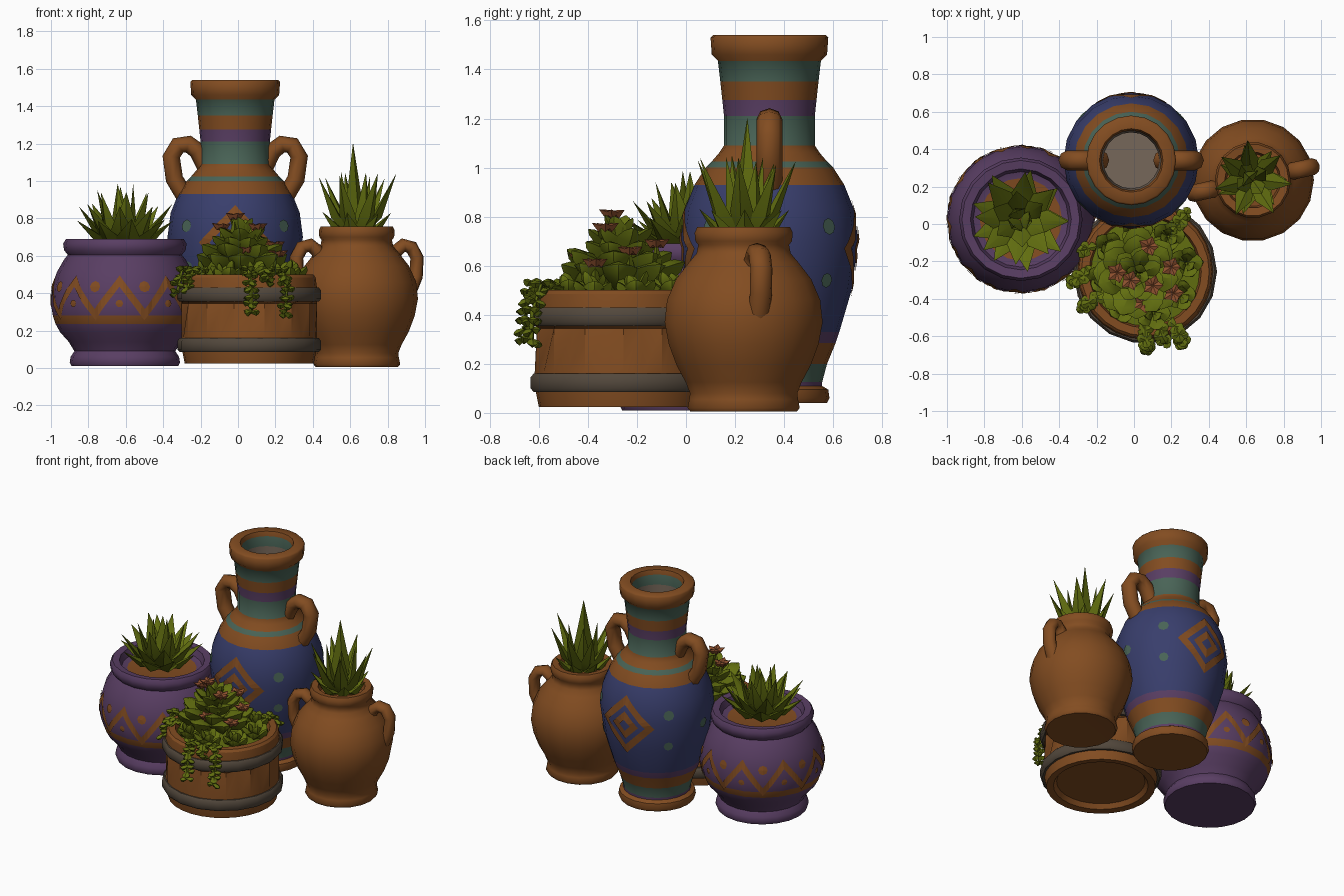
import bpy, bmesh, math, random
from mathutils import Vector

if "Cube" in bpy.data.objects:
    bpy.data.objects.remove(bpy.data.objects["Cube"])
random.seed(4)
PI, TAU = math.pi, 2 * math.pi

COLORS = {"terracotta": (.225, .073, .015), "leaf_green": (.12, .155, .005), "purple_glaze": (.10, .048, .125),
          "blue_glaze": (.04, .048, .15), "teal_glaze": (.066, .125, .093), "iron_grey": (.085, .064, .045),
          "dusty_inside": (.18, .135, .10), "flower_orange": (.26, .078, .027)}
MAT = {}
for key, c in COLORS.items():
    MAT[key] = bpy.data.materials.new(key)
    MAT[key].diffuse_color = (*c, 1)


def finish(name, bm, mats, angle=None):
    me = bpy.data.meshes.new(name)
    bm.to_mesh(me)
    bm.free()
    ob = bpy.data.objects.new(name, me)
    bpy.context.collection.objects.link(ob)
    for m in mats:
        me.materials.append(MAT[m])
    if angle:
        bpy.ops.object.select_all(action='DESELECT')
        ob.select_set(True)
        bpy.context.view_layer.objects.active = ob
        bpy.ops.object.shade_smooth_by_angle(angle=math.radians(angle))
    return ob


def lathe(name, center, profile, n, base, angle=50, closed=False, groove=None):
    """Revolve (r, z[, colour of the band above]) points."""
    bm = bmesh.new()
    mats = [base] + sorted({p[2] for p in profile if len(p) > 2} - {base})
    rings = []
    for r, z, *_ in profile:
        ring = []
        for j in range(n):
            rr = r * .89 if groove == z and j % 2 else r
            a = TAU * j / n
            ring.append(bm.verts.new((center[0] + rr * math.cos(a), center[1] + rr * math.sin(a), z)))
        rings.append(ring)
    count = len(rings) if closed else len(rings) - 1
    for i in range(count):
        lo, hi = rings[i], rings[(i + 1) % len(rings)]
        for j in range(n):
            k = (j + 1) % n
            f = bm.faces.new((lo[j], lo[k], hi[k], hi[j]))
            f.material_index = mats.index(profile[i][2]) if len(profile[i]) > 2 else 0
    bmesh.ops.remove_doubles(bm, verts=bm.verts, dist=.0001)
    return finish(name, bm, mats, angle)


def painter(center, profile, n):
    """Return a function that puts (angle, z) just outside a lathed wall."""
    def at(a, z):
        for p, q in zip(profile, profile[1:]):
            if p[1] <= z <= q[1] and q[1] > p[1]:
                r = p[0] + (q[0] - p[0]) * (z - p[1]) / (q[1] - p[1])
                break
        s = TAU / n
        r = r * math.cos(s / 2) / math.cos(a % s - s / 2) + .006
        return (center[0] + r * math.cos(a), center[1] + r * math.sin(a), z)
    return at


def ribbon(bm, at, pts, R, half, closed=True):
    """Mitred painted line through (angle, z) corners, R scales angle to length."""
    P = [Vector((a * R, z)) for a, z in pts]
    N, offs = len(P), []
    for i in range(N):
        d0 = (P[i] - P[i - 1]).normalized() if closed or i else (P[1] - P[0]).normalized()
        d1 = (P[(i + 1) % N] - P[i]).normalized() if closed or i < N - 1 else d0
        n0, n1 = Vector((-d0.y, d0.x)), Vector((-d1.y, d1.x))
        m = (n0 + n1).normalized()
        offs.append(m * half / max(.4, m.dot(n0)))
    for i in range(N if closed else N - 1):
        k = (i + 1) % N
        steps = max(1, int((P[k] - P[i]).length / .03))
        rows = []
        for s in range(steps + 1):
            c, o = P[i].lerp(P[k], s / steps), offs[i].lerp(offs[k], s / steps)
            rows.append([bm.verts.new(at(v.x / R, v.y)) for v in (c - o, c + o)])
        for u, v in zip(rows, rows[1:]):
            bm.faces.new((u[0], v[0], v[1], u[1]))


def dot(bm, at, a, z, r, R):
    mid = bm.verts.new(at(a, z))
    rim = [bm.verts.new(at(a + r * math.cos(TAU * i / 8) / R, z + r * math.sin(TAU * i / 8))) for i in range(8)]
    for i in range(8):
        bm.faces.new((mid, rim[i], rim[(i + 1) % 8]))


def handle(name, center, az, path, rad, wide):
    """Tube through (r, z) points in the vertical plane at azimuth az."""
    bm = bmesh.new()
    out, side, up = Vector((math.cos(az), math.sin(az), 0)), Vector((-math.sin(az), math.cos(az), 0)), Vector((0, 0, 1))
    pts = [Vector((*center, 0)) + out * r + up * z for r, z in path]
    rings = []
    for i, p in enumerate(pts):
        t = (pts[min(i + 1, len(pts) - 1)] - pts[max(i - 1, 0)]).normalized()
        nrm = side.cross(t)
        rings.append([bm.verts.new(p + nrm * rad * math.cos(TAU * k / 8) + side * wide * math.sin(TAU * k / 8)) for k in range(8)])
    for u, v in zip(rings, rings[1:]):
        for k in range(8):
            bm.faces.new((u[k], u[(k + 1) % 8], v[(k + 1) % 8], v[k]))
    bmesh.ops.recalc_face_normals(bm, faces=bm.faces)
    finish(name, bm, ["terracotta"], 60)


SPIKE = [(0, .6), (.35, 1), (1, .02)]
ROUND = [(0, .4), (.6, 1), (.88, .6), (1, .05)]


def leaf(bm, b, t, width, shape, thick=.25, bend=0.0):
    """Diamond-section leaf from base b to tip t."""
    b, t = Vector(b), Vector(t)
    d = t - b
    side = Vector((-d.y, d.x, 0))
    side = side.normalized() if side.length > 1e-4 else Vector((1, 0, 0))
    nrm = d.cross(side).normalized()
    rings = []
    for s, w in shape:
        c, h = b + d * s - nrm * bend * 4 * s * (1 - s), width * w / 2
        rings.append([bm.verts.new(c + v) for v in (side * h, nrm * h * thick, -side * h, -nrm * h * 2 * thick)])
    for u, v in zip(rings, rings[1:]):
        for k in range(4):
            bm.faces.new((u[k], u[(k + 1) % 4], v[(k + 1) % 4], v[k]))
    bm.faces.new(rings[0][::-1])
    bm.faces.new(rings[-1])


def rosette(bm, c, rings, shape, jitter=0.0, bend=0.0, thick=.25):
    """Rings of (count, base r, tip r, base z, tip z, width)."""
    for i, (n, r0, r1, z0, z1, w) in enumerate(rings):
        for k in range(n):
            a = TAU * (k + .5 * (i % 2)) / n + .3 * i + random.uniform(-1, 1) * jitter
            f = 1 + random.uniform(-1, 1) * jitter
            leaf(bm, (c[0] + r0 * math.cos(a), c[1] + r0 * math.sin(a), z0),
                 (c[0] + r1 * f * math.cos(a), c[1] + r1 * f * math.sin(a), z0 + (z1 - z0) * f), w, shape, thick, bend)


def foliage(name, bm, mat="leaf_green"):
    bmesh.ops.recalc_face_normals(bm, faces=bm.faces)
    finish(name, bm, [mat], 35)


T, P, B, G, D = "terracotta", "purple_glaze", "blue_glaze", "teal_glaze", "dusty_inside"

# Tall painted vase
VC = (-.015, .34)
vase = [(0, .04), (.235, .04), (.245, .06), (.24, .095), (.215, .11, P), (.215, .125, G), (.235, .20, T), (.27, .285, P),
        (.285, .33, B), (.335, .50, B), (.362, .70, B), (.345, .83, B), (.305, .93, T), (.26, 1.0, G), (.235, 1.025, T),
        (.205, 1.06, T), (.185, 1.09, G), (.185, 1.21, P), (.192, 1.275, T), (.2, 1.35, G), (.21, 1.435, T),
        (.235, 1.46), (.24, 1.53), (.23, 1.54), (.17, 1.54), (.16, 1.51, G), (.16, 1.44, D), (.15, 1.1, D), (.15, .95, D), (0, .95)]
lathe("tall_vase", VC, vase, 20, T)
for nm, az in (("left", PI), ("right", 0)):
    handle("tall_vase_handle_" + nm, VC, az,
           [(.16, 1.08), (.20, 1.16), (.25, 1.197), (.305, 1.19), (.342, 1.13), (.325, 1.01), (.27, .92)], .047, .053)
at = painter(VC, vase, 20)
bm = bmesh.new()
for a0 in (-PI / 2, PI / 2):
    for s, half in ((1, .022), (.4, .02)):
        ribbon(bm, at, [(a0 + .17 * s / .355, .67), (a0, .67 + .17 * s), (a0 - .17 * s / .355, .67), (a0, .67 - .17 * s)], .355, half)
finish("vase_diamonds", bm, [T])
bm = bmesh.new()
for a0 in (0, PI):
    dot(bm, at, a0, .65, .035, .355)
    for da in (-.75, .75):
        dot(bm, at, a0 + da, .76, .034, .35)
        dot(bm, at, a0 + da, .54, .03, .34)
finish("vase_dots", bm, [G])

# Purple pot with zigzag
PC = (-.605, .025)
pot = [(0, .01), (.285, .01), (.295, .03), (.29, .06), (.27, .09), (.30, .14), (.345, .19), (.37, .235, T), (.385, .28),
       (.395, .34), (.388, .43), (.365, .51), (.325, .58), (.305, .605), (.325, .63), (.33, .665), (.315, .69),
       (.27, .685), (.255, .64, P), (.22, .63, T), (0, .65)]
lathe("purple_pot", PC, pot, 20, P)
at = painter(PC, pot, 20)
bm = bmesh.new()
zig = [(TAU * i / 18 + .1, .465 if i % 2 else .285) for i in range(19)]
ribbon(bm, at, zig, .385, .018, closed=False)
for i in range(9):
    dot(bm, at, TAU * i / 9 + .1, .435, .03, .385)
    dot(bm, at, TAU * (i + .5) / 9 + .1, .345, .02, .385)
finish("pot_zigzag", bm, [T])
bm = bmesh.new()
rosette(bm, (-.61, .025), [(9, .04, .27, .66, .79, .14), (8, .04, .25, .66, .87, .13), (6, .03, .15, .67, .94, .12),
                           (3, .01, .05, .68, .98, .10)], SPIKE, .05, .02)
foliage("agave_plant", bm)

# Plain clay jug
JC = (.635, .235)
jug = [(0, .01), (.22, .005), (.232, .02), (.225, .055), (.222, .08), (.24, .125), (.278, .195), (.31, .28), (.327, .37),
       (.317, .46), (.28, .545), (.225, .615), (.195, .65), (.188, .685), (.2, .70), (.203, .735), (.192, .757), (.15, .752), (.14, .70), (0, .71)]
lathe("clay_jug", JC, jug, 18, T)
for nm, az in (("right", .22), ("left", .22 + PI)):
    handle("clay_jug_handle_" + nm, JC, az,
           [(.19, .56), (.215, .625), (.255, .657), (.30, .645), (.33, .59), (.325, .49), (.285, .395)], .037, .046)
bm = bmesh.new()
rosette(bm, (.63, .24), [(7, .04, .19, .72, .83, .09), (7, .03, .205, .72, 1.02, .095), (4, .02, .09, .73, 1.03, .09)],
        SPIKE, .06, .02, .35)
leaf(bm, (.625, .24, .73), (.615, .25, 1.2), .12, SPIKE, .4)
foliage("spiky_plant", bm)

# Wooden tub with iron hoops
TC = (.06, -.255)
tub = [(0, .06), (.28, .06), (.30, .03), (.345, .025), (.358, .09), (.362, .16), (.362, .345), (.362, .36), (.362, .43),
       (.355, .485), (.342, .50), (.30, .50), (.29, .46, "leaf_green"), (0, .48)]
lathe("wooden_tub", TC, tub, 28, T, 25, groove=.345)
for nm, z in (("lower", .085), ("upper", .355)):
    lathe("tub_hoop_" + nm, TC, [(.34, z), (.372, z), (.384, z + .015), (.384, z + .06), (.372, z + .075), (.34, z + .075)],
          18, "iron_grey", 40, closed=True)

# Succulents in the tub
bm = bmesh.new()
rosette(bm, (.02, -.27), [(8, .04, .25, .51, .61, .18), (7, .04, .22, .54, .66, .17), (7, .03, .15, .60, .70, .12),
                          (6, .02, .13, .64, .75, .10), (4, .01, .06, .68, .80, .08)], ROUND, .06, -.015, .35)
for k in range(8):
    a = TAU * k / 8 + .2
    rosette(bm, (TC[0] + .225 * math.cos(a), TC[1] + .225 * math.sin(a)),
            [(5, .01, .085, .47, .54, .09), (3, .01, .045, .49, .57, .065)], ROUND, .12, 0, .35)
flowers = [(-.02, -.30, .82), (-.09, -.26, .765), (.10, -.33, .765), (.08, -.12, .70), (.2, -.23, .67), (.05, -.42, .64), (.21, -.37, .62)]
for x, y, z in flowers:
    leaf(bm, (x * .8, y, z - .13), (x, y, z), .045, SPIKE, .5)
foliage("succulent_rosettes", bm)
bm = bmesh.new()
for x, y, z in flowers:
    rosette(bm, (x, y), [(5, .002, .055, z - .012, z + .008, .06)], SPIKE, .1, 0, .4)
foliage("succulent_flowers", bm, "flower_orange")

# Trailing strands over the rim
strands = [[(.06, -.52, .51), (.06, -.62, .53), (.07, -.655, .43), (.07, -.66, .30)],
           [(.2, -.5, .51), (.24, -.59, .53), (.26, -.625, .42), (.25, -.63, .30)],
           [(.13, -.52, .51), (.15, -.60, .53), (.16, -.625, .47)],
           [(-.16, -.38, .52), (-.24, -.42, .53), (-.27, -.44, .43)],
           [(-.2, -.25, .52), (-.30, -.29, .53), (-.325, -.31, .41)],
           [(-.2, -.12, .52), (-.29, -.14, .54), (-.325, -.15, .46)],
           [(.2, -.05, .52), (.25, .02, .53), (.27, .05, .47)]]
bm = bmesh.new()
for path in strands:
    for p, q in zip(path, path[1:]):
        p, q = Vector(p), Vector(q)
        steps = max(2, round((q - p).length / .042))
        leaf(bm, p, q, .022, [(0, 1), (1, 1)], .5)
        for s in range(steps):
            c = p.lerp(q, (s + 1) / steps)
            for k in range(3):
                a = TAU * k / 3 + s * 1.05 + random.uniform(-.4, .4)
                leaf(bm, c, c + Vector((.046 * math.cos(a), .046 * math.sin(a), random.uniform(-.03, .015))), .05, ROUND, .45)
foliage("trailing_strands", bm)

for m in bpy.data.materials:
    if m.users and not m.is_grease_pencil:
        m.use_nodes = True
        m.node_tree.nodes["Principled BSDF"].inputs["Base Color"].default_value = m.diffuse_color
